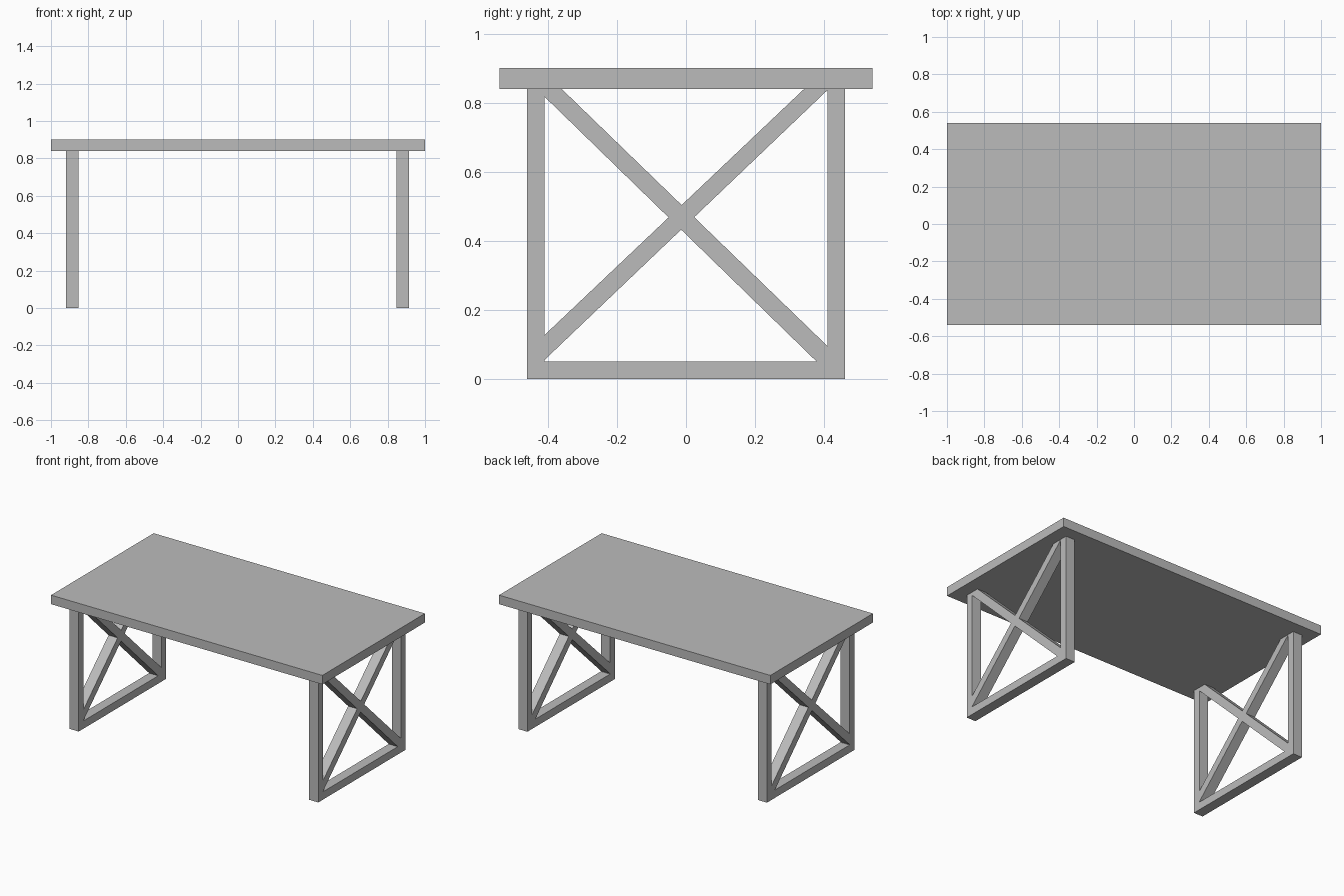
import bpy
import bmesh

cube = bpy.data.objects.get("Cube")
if cube:
    bpy.data.objects.remove(cube, do_unlink=True)

# One plain grey for the whole table
grey = bpy.data.materials.new("plain grey")
grey.use_nodes = True
colour = (0.5, 0.5, 0.5, 1)
grey.diffuse_color = colour
grey.node_tree.nodes["Principled BSDF"].inputs["Base Color"].default_value = colour


def slab(name, outline, x0, x1):
    """Extrude a (y, z) outline from x0 to x1."""
    bm = bmesh.new()
    face = bm.faces.new([bm.verts.new((x0, y, z)) for y, z in outline])
    new = bmesh.ops.extrude_face_region(bm, geom=[face])["geom"]
    verts = [v for v in new if isinstance(v, bmesh.types.BMVert)]
    bmesh.ops.translate(bm, verts=verts, vec=(x1 - x0, 0, 0))
    bmesh.ops.recalc_face_normals(bm, faces=bm.faces)
    mesh = bpy.data.meshes.new(name)
    bm.to_mesh(mesh)
    bm.free()
    mesh.materials.append(grey)
    obj = bpy.data.objects.new(name, mesh)
    bpy.context.collection.objects.link(obj)
    return obj


def rect(y0, y1, z0, z1):
    return [(y0, z0), (y1, z0), (y1, z1), (y0, z1)]


UNDER, TOP = 0.84, 0.9
INNER, OUTER = 0.41, 0.46
RAIL = 0.052

# Table top
slab("table_top", rect(-0.54, 0.54, UNDER, TOP), -1, 1)

# Diagonal braces, trimmed against the legs, rail and top
rising = [(-INNER, 0.055), (INNER, 0.837), (INNER, UNDER),
          (0.342, UNDER), (-INNER, 0.127)]
falling = [(-INNER, 0.818), (0.377, RAIL), (INNER, RAIL),
           (INNER, 0.095), (-0.36, UNDER), (-INNER, UNDER)]

# Two braced end frames
for side, x0, x1 in (("right", -0.919, -0.852), ("left", 0.847, 0.914)):
    slab(side + "_front_leg", rect(-OUTER, -INNER, 0, UNDER), x0, x1)
    slab(side + "_back_leg", rect(INNER, OUTER, 0, UNDER), x0, x1)
    slab(side + "_bottom_rail", rect(-INNER, INNER, 0, RAIL), x0, x1)
    slab(side + "_rising_brace", rising, x0, x1)
    slab(side + "_falling_brace", falling, x0, x1)
